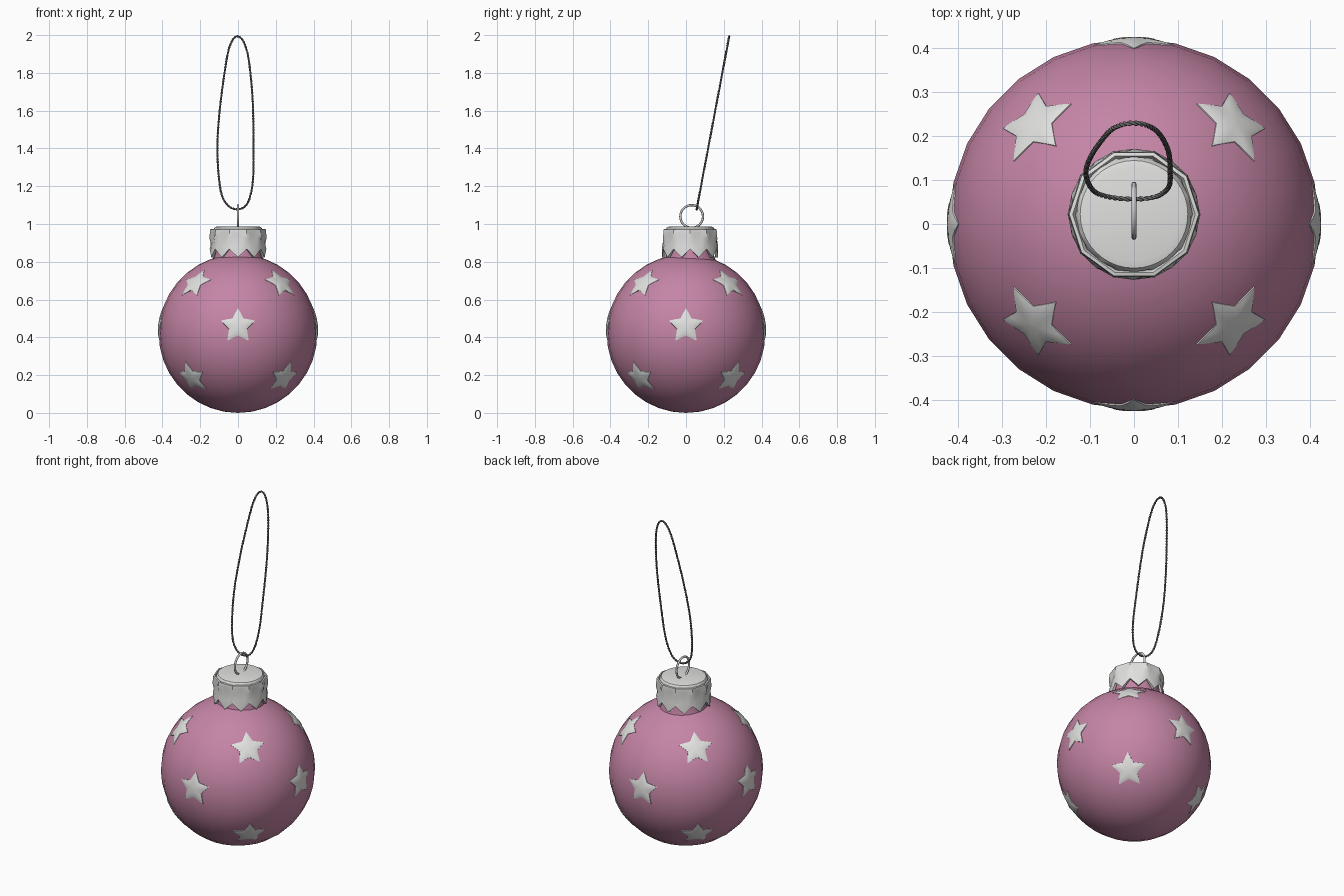
import bpy, bmesh, math
from mathutils import Vector

if "Cube" in bpy.data.objects:
    bpy.data.objects.remove(bpy.data.objects["Cube"])


def material(name, rgb):
    m = bpy.data.materials.new(name)
    m.diffuse_color = (*rgb, 1)
    m.use_nodes = True
    m.node_tree.nodes["Principled BSDF"].inputs["Base Color"].default_value = m.diffuse_color
    return m


PINK = material("pink", (0.56, 0.235, 0.38))
WHITE = material("silver white", (0.75, 0.75, 0.74))
METAL = material("ring metal", (0.6, 0.6, 0.6))
CORD = material("cord grey", (0.16, 0.16, 0.16))
CENTRE, R = Vector((0, 0, 0.42)), 0.42
CAP_Y = 0.022


def finish(name, bm, mat, angle=40):
    bmesh.ops.recalc_face_normals(bm, faces=bm.faces)
    me = bpy.data.meshes.new(name)
    bm.to_mesh(me)
    bm.free()
    me.materials.append(mat)
    ob = bpy.data.objects.new(name, me)
    bpy.context.collection.objects.link(ob)
    bpy.ops.object.select_all(action='DESELECT')
    ob.select_set(True)
    bpy.context.view_layer.objects.active = ob
    bpy.ops.object.shade_smooth_by_angle(angle=math.radians(angle))
    return ob


def skin(bm, rings, close_end=True):
    """Join equal-length closed rings of points; fan the last one shut."""
    vs = [[bm.verts.new(p) for p in ring] for ring in rings]
    n = len(vs[0])
    for a, b in zip(vs, vs[1:]):
        for i in range(n):
            j = (i + 1) % n
            bm.faces.new((a[i], a[j], b[j], b[i]))
    if close_end:
        bm.faces.new(vs[-1])


# Ball
bm = bmesh.new()
bmesh.ops.create_uvsphere(bm, u_segments=28, v_segments=18, radius=R)
bmesh.ops.translate(bm, verts=bm.verts, vec=CENTRE)
finish("ball", bm, PINK, 60)

# Neck of the ball under the cap
bm = bmesh.new()
skin(bm, [[(r * math.cos(a), CAP_Y + r * math.sin(a), z)
           for a in [math.tau * i / 24 for i in range(24)]]
          for r, z in ((0.14, 0.79), (0.125, 0.84), (0.12, 0.93))])
finish("neck", bm, PINK, 60)


# Puffed five-point stars wrapped on the ball
def star(name, azimuth, height):
    el, az = math.asin(height / R), math.radians(azimuth)
    d = Vector((math.cos(el) * math.cos(az), math.cos(el) * math.sin(az), math.sin(el)))
    right = Vector((-math.sin(az), math.cos(az), 0))
    up = d.cross(right)
    tips = []
    for i in range(10):
        a = math.pi / 2 + i * math.pi / 5
        rad = 0.052 if i % 2 else 0.102
        tips.append((rad * math.cos(a), rad * math.sin(a)))
    outline = []
    for i, (x, y) in enumerate(tips):
        x2, y2 = tips[(i + 1) % 10]
        outline += [(x, y), ((x + x2) / 2, (y + y2) / 2)]
    bm = bmesh.new()
    skin(bm, [[CENTRE + rad * (d * R + right * x * s + up * y * s).normalized()
               for x, y in outline]
              for s, rad in ((1, 0.411), (0.97, 0.4205), (0.75, 0.423), (0.4, 0.4245), (0.05, 0.425))])
    finish(name, bm, WHITE, 60)


for k in range(4):
    star(f"middle_star_{k + 1}", 90 * k, 0.04)
    star(f"upper_star_{k + 1}", 90 * k + 45, 0.27)
    star(f"lower_star_{k + 1}", 90 * k + 45, -0.235)

# Crimped cap: ten-sided wall with a toothed lower edge, groove and raised lid
SIDES, COLS = 10, 40


def cap_ring(r, z, tooth=0.0, crimp=0.0, faceted=True):
    pts = []
    for i in range(COLS):
        a = math.tau * i / COLS
        local = (i % 4) / 4 * math.tau / SIDES - math.pi / SIDES
        q = r * (math.cos(math.pi / SIDES) / math.cos(local) if faceted else 1)
        wave = (0, 0.5, 1, 0.5)[i % 4]
        q += crimp * (wave - 0.5)
        pts.append((q * math.cos(a), CAP_Y + q * math.sin(a), z - tooth * wave))
    return pts


bm = bmesh.new()
skin(bm, [cap_ring(0.138, 0.868, 0.045),
          cap_ring(0.153, 0.868, 0.045, 0.006),
          cap_ring(0.150, 0.895, 0.015, 0.012),
          cap_ring(0.147, 0.925, -0.01, -0.008),
          cap_ring(0.149, 0.955),
          cap_ring(0.147, 0.972),
          cap_ring(0.139, 0.974),
          cap_ring(0.133, 0.962),
          cap_ring(0.130, 0.972, faceted=False),
          cap_ring(0.122, 0.984, faceted=False),
          cap_ring(0.105, 0.988, faceted=False)])
finish("cap", bm, WHITE, 35)


# Swept closed tubes
def tube(name, points, radius, mat, res=2):
    cu = bpy.data.curves.new(name, 'CURVE')
    cu.dimensions = '3D'
    cu.bevel_depth, cu.bevel_resolution = radius, res
    sp = cu.splines.new('POLY')
    sp.points.add(len(points) - 1)
    for p, co in zip(sp.points, points):
        p.co = (*co, 1)
    sp.use_cyclic_u = True
    sp.use_smooth = True
    cu.materials.append(mat)
    ob = bpy.data.objects.new(name, cu)
    bpy.context.collection.objects.link(ob)


# Wire ring standing on the cap
tube("hanging_ring", [(0, 0.03 + 0.06 * math.cos(a), 1.04 + 0.06 * math.sin(a))
                      for a in [math.tau * i / 32 for i in range(32)]], 0.006, METAL)

# Twisted cord loop, leaning back
path = [(0, 1.078), (-0.055, 1.10), (-0.092, 1.18), (-0.109, 1.38), (-0.097, 1.6),
        (-0.062, 1.86), (-0.036, 1.96), (-0.003, 1.994), (0.032, 1.96), (0.058, 1.86),
        (0.078, 1.65), (0.082, 1.4), (0.078, 1.22), (0.05, 1.11)]
ctrl = [Vector((x, 0.055 + (z - 1.07) * 0.188, z)) for x, z in path]
normal = Vector((0, 1, -0.188)).normalized()


def spline_point(i, t):
    a, b, c, d = (ctrl[(i + k) % len(ctrl)] for k in (-1, 0, 1, 2))
    return 0.5 * (2 * b + (c - a) * t + (2 * a - 5 * b + 4 * c - d) * t * t
                  + (3 * b - a - 3 * c + d) * t ** 3)


dense = [spline_point(i, k / 40) for i in range(len(ctrl)) for k in range(40)]
dist = [0.0]
for i in range(len(dense)):
    dist.append(dist[-1] + (dense[(i + 1) % len(dense)] - dense[i]).length)
TURNS, STEPS = 64, 8
total = TURNS * STEPS
centre, j = [], 0
for i in range(total):
    s = dist[-1] * i / total
    while dist[j + 1] < s:
        j += 1
    f = (s - dist[j]) / (dist[j + 1] - dist[j])
    centre.append(dense[j].lerp(dense[(j + 1) % len(dense)], f))
for strand in range(2):
    pts = []
    for i, p in enumerate(centre):
        side = (centre[(i + 1) % total] - centre[i - 1]).normalized().cross(normal)
        a = math.tau * i / STEPS + math.pi * strand
        pts.append(p + 0.0028 * (math.cos(a) * normal + math.sin(a) * side))
    tube(f"cord_strand_{strand + 1}", pts, 0.0034, CORD, 1)
